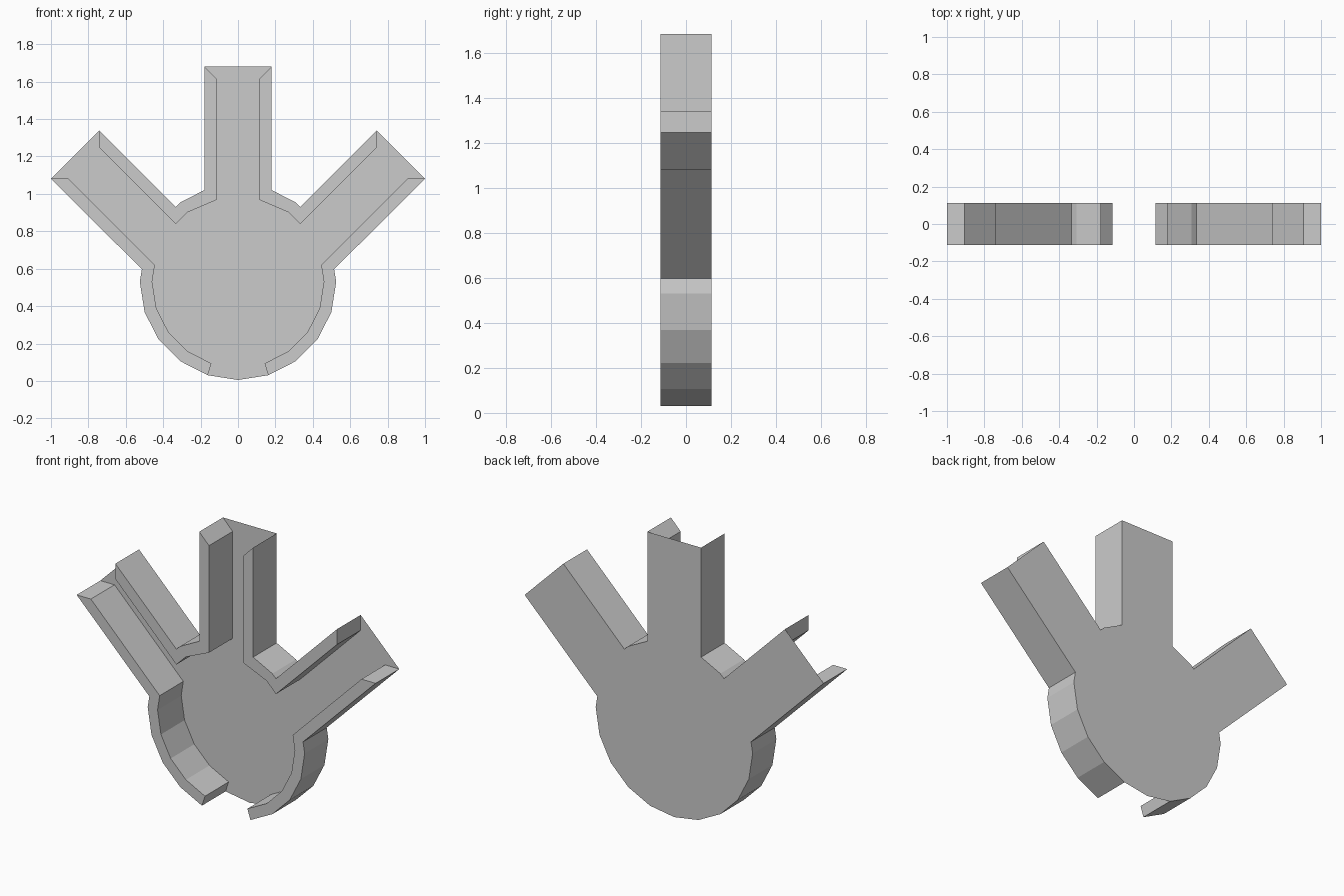
import bpy
import bmesh
from math import sin, cos, radians

if "Cube" in bpy.data.objects:
    bpy.data.objects.remove(bpy.data.objects["Cube"])

DEPTH = 0.113          # half depth of the tray
CZ = 0.53              # centre height of the 20-sided round body


def ring(r, steps):
    """Points of the 20-sided body, counted from the bottom."""
    return [(r * sin(radians(18 * i)), CZ - r * cos(radians(18 * i))) for i in steps]


def finish(name, bm):
    bmesh.ops.recalc_face_normals(bm, faces=bm.faces)
    me = bpy.data.meshes.new(name)
    bm.to_mesh(me)
    bm.free()
    ob = bpy.data.objects.new(name, me)
    bpy.context.collection.objects.link(ob)
    return ob


def wall(name, outer, inner):
    """Upright wall between two matching paths, mirrored to the left side.
    The back is left open because the plate closes it."""
    bm = bmesh.new()
    n = len(outer)
    loop = outer + inner[::-1]
    front = [bm.verts.new((x, -DEPTH, z)) for x, z in loop]
    back = [bm.verts.new((x, DEPTH, z)) for x, z in loop]
    m = len(loop)
    for i in range(m):
        j = (i + 1) % m
        bm.faces.new((front[i], front[j], back[j], back[i]))
    for i in range(n - 1):
        bm.faces.new((front[i], front[i + 1], front[m - 2 - i], front[m - 1 - i]))
    ob = finish(name, bm)
    ob.modifiers.new("mirror", 'MIRROR').use_axis[0] = True
    return ob


# Right-hand outline: lower body up to the diagonal arm, and arm to centre arm
lower_out = ring(0.525, range(1, 6)) + [(0.514, 0.597), (1.0, 1.081)]
lower_in = ring(0.459, range(1, 6)) + [(0.445, 0.62), (0.905, 1.081)]
upper_out = [(0.741, 1.339), (0.333, 0.931)] + ring(0.525, [8]) + [(0.18, 1.02), (0.18, 1.682)]
upper_in = [(0.741, 1.246), (0.333, 0.838)] + ring(0.459, [8]) + [(0.115, 0.968), (0.115, 1.615)]

# Side walls
wall("lower_walls", lower_out, lower_in)
wall("upper_walls", upper_out, upper_in)

# Thin back plate covering the whole outline
right = lower_out + upper_out
outline = ring(0.525, [0]) + right + [(-x, z) for x, z in reversed(right)]
bm = bmesh.new()
bm.faces.new([bm.verts.new((x, DEPTH, z)) for x, z in reversed(outline)])
me = bpy.data.meshes.new("back_plate")
bm.to_mesh(me)
bm.free()
bpy.context.collection.objects.link(bpy.data.objects.new("back_plate", me))
